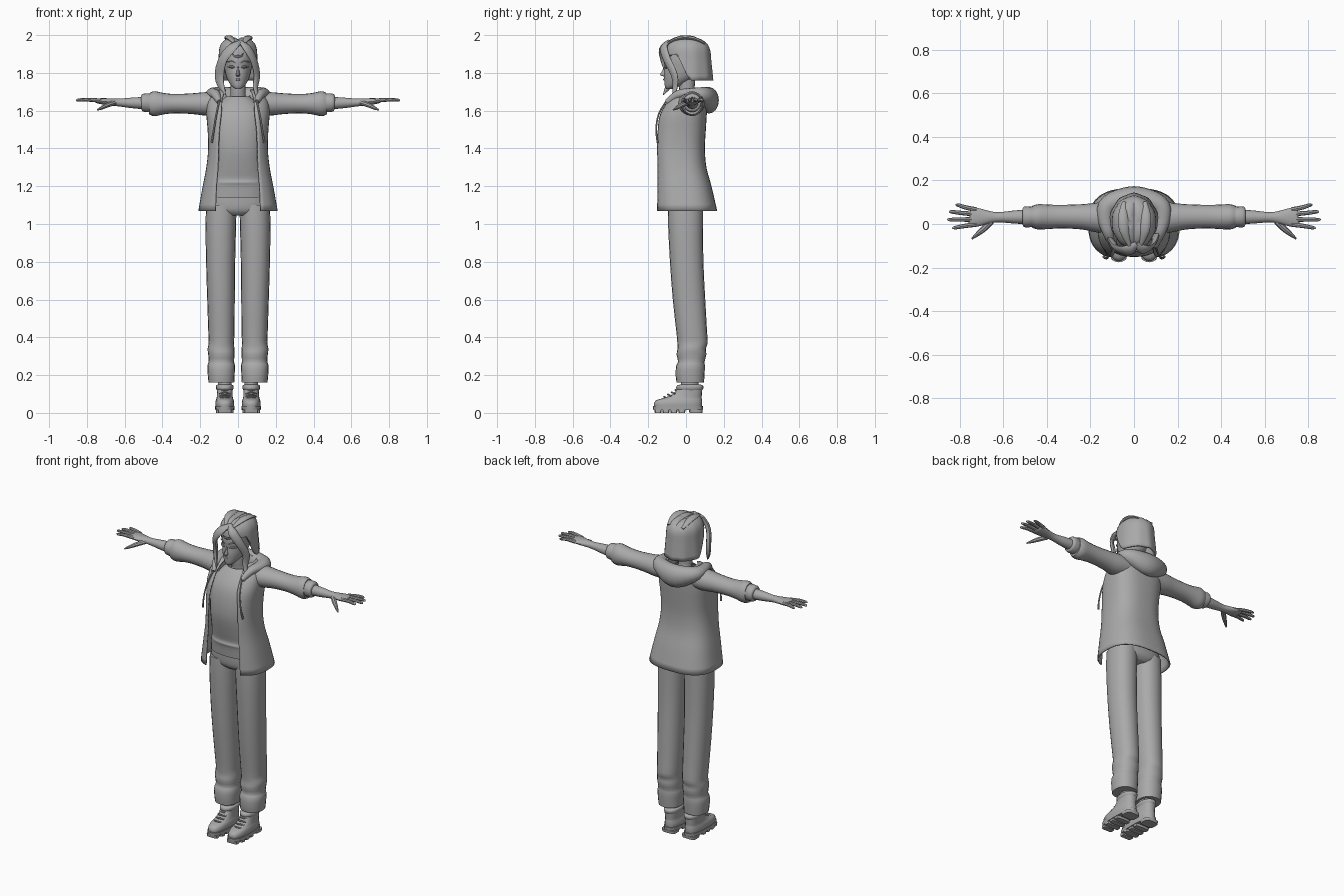
import bpy, bmesh, math
from mathutils import Vector

grey = bpy.data.materials.new("plain_grey")
grey.diffuse_color = (0.4, 0.4, 0.4, 1)
Z = Vector((0, 0, 1))


def power(v, p):
    return math.copysign(abs(v) ** p, v)


def smooth(rows, k):
    """Catmull-Rom interpolation of a list of tuples, k steps per span."""
    out = []
    for i in range(len(rows) - 1):
        a, b, c, d = (rows[max(i - 1, 0)], rows[i], rows[i + 1],
                      rows[min(i + 2, len(rows) - 1)])
        for s in range(k):
            t = s / k
            out.append(tuple(0.5 * (2 * q + (r - p) * t
                                    + (2 * p - 5 * q + 4 * r - w) * t * t
                                    + (3 * q - p - 3 * r + w) * t ** 3)
                             for p, q, r, w in zip(a, b, c, d)))
    return out + [tuple(rows[-1])]


def skin(name, rings, closed=True, cap=True, mirror=False, thick=0, angle=40):
    """Bridge point rings into one surface."""
    bm = bmesh.new()
    vs = [[bm.verts.new(p) for p in r] for r in rings]
    n = len(vs[0])
    for a, b in zip(vs, vs[1:]):
        for i in range(n if closed else n - 1):
            j = (i + 1) % n
            bm.faces.new((a[i], a[j], b[j], b[i]))
    if cap:
        bm.faces.new(vs[0])
        bm.faces.new(vs[-1])
    bmesh.ops.remove_doubles(bm, verts=bm.verts, dist=0.0002)
    bmesh.ops.recalc_face_normals(bm, faces=bm.faces)
    me = bpy.data.meshes.new(name)
    bm.to_mesh(me)
    bm.free()
    me.materials.append(grey)
    me.shade_smooth()
    me.set_sharp_from_angle(angle=math.radians(angle))
    ob = bpy.data.objects.new(name, me)
    bpy.context.collection.objects.link(ob)
    if thick:
        m = ob.modifiers.new("thickness", 'SOLIDIFY')
        m.thickness = thick
        m.offset = -1
    if mirror:
        m = ob.modifiers.new("mirror", 'MIRROR')
        m.use_mirror_merge = False
    return ob


def sweep(name, rows, n=16, k=3, ref=Z, axis=None, p=1.0, **kw):
    """Rows are (x, y, z, side radius, up radius) along a path."""
    rows = smooth(rows, k)
    rings = []
    for i, r in enumerate(rows):
        t = axis or (Vector(rows[min(i + 1, len(rows) - 1)][:3])
                     - Vector(rows[max(i - 1, 0)][:3])).normalized()
        side = ref.cross(t).normalized()
        up = t.cross(side)
        c = Vector(r[:3])
        rings.append([c + side * r[3] * power(math.cos(a), p)
                      + up * r[4] * power(math.sin(a), p)
                      for a in (2 * math.pi * j / n for j in range(n))])
    return skin(name, rings, **kw)


def stack(name, rows, x=0, **kw):
    """Horizontal rings from (z, half width, front y, back y)."""
    return sweep(name, [(x, (f + b) / 2, z, w, (b - f) / 2) for z, w, f, b in rows],
                 ref=Vector((0, 1, 0)), axis=Z, **kw)


# Head, with nose, closed eyes and lips
stack("head", [(1.715, .014, -.105, -.075), (1.73, .034, -.112, -.03),
               (1.76, .054, -.115, .03), (1.79, .065, -.117, .07),
               (1.83, .073, -.113, .09), (1.87, .078, -.117, .10),
               (1.92, .075, -.105, .10), (1.96, .05, -.07, .08),
               (1.978, .01, 0, .02)], n=24)
stack("nose", [(1.782, .009, -.122, -.10), (1.79, .011, -.137, -.10),
               (1.81, .007, -.127, -.10), (1.835, .005, -.114, -.10)], n=8)
sweep("eyelid", [(.016, -.109, 1.829, .003, .002), (.034, -.104, 1.832, .008, .008),
                 (.056, -.083, 1.832, .003, .002)], n=8, mirror=True)
sweep("brow", [(.014, -.115, 1.853, .002, .002), (.035, -.107, 1.862, .004, .003),
               (.06, -.086, 1.857, .002, .001)], n=6, mirror=True)
sweep("lips", [(-.02, -.107, 1.765, .002, .002), (0, -.116, 1.765, .005, .006),
               (.02, -.107, 1.765, .002, .002)], n=8)
stack("neck", [(1.60, .06, -.04, .07), (1.66, .044, -.03, .055),
               (1.70, .04, -.035, .045), (1.77, .042, -.04, .05)])

# Bobbed hair: squarish dome that hangs lower at the sides and back
rings = []
for i in range(15):
    v = i / 14
    ring = []
    for j in range(40):
        a = 2 * math.pi * j / 40
        back = min(1, max(0, (.42 - math.cos(a)) / .5))
        low = 1.895 - .135 * back
        if v < .6:
            ph = math.pi / 2 * v / .6
            r, z = math.sin(ph) ** .75, 1.895 + .095 * math.cos(ph) ** .8
        else:
            r, z = 1 + .1 * (v - .6) / .4 * back, 1.895 + (low - 1.895) * (v - .6) / .4
        r *= 1 + .02 * math.cos(a * 10) * v
        notch = .012 * math.exp(-(math.sin(a) * r / .1) ** 2) * (1 - v)
        ring.append((.103 * r * math.sin(a), .008 - .122 * r * math.cos(a), z - notch))
    rings.append(ring)
skin("hair_bob", rings, cap=False, thick=.012, angle=30)

# Front locks sweeping away from the parting
sweep("left_lock", [(.015, -.09, 1.965, .012, .012), (-.03, -.122, 1.935, .03, .012),
                    (-.078, -.113, 1.875, .03, .014), (-.098, -.085, 1.80, .034, .014),
                    (-.092, -.09, 1.74, .024, .012), (-.066, -.12, 1.685, .003, .003)],
      n=10, ref=Vector((-.7, -.7, .1)))
sweep("right_lock", [(.01, -.09, 1.965, .012, .012), (.045, -.118, 1.935, .026, .012),
                     (.082, -.10, 1.87, .024, .012), (.10, -.062, 1.79, .022, .012),
                     (.092, -.058, 1.72, .016, .010), (.108, -.075, 1.65, .003, .003)],
      n=10, ref=Vector((.7, -.7, .1)))
sweep("crown_strand", [(.03, -.10, 1.955, .008, .006), (.05, -.03, 1.985, .022, .010),
                       (.055, .04, 1.982, .022, .010), (.05, .10, 1.955, .01, .006)], n=10)
sweep("crown_strand_left", [(-.02, -.10, 1.96, .008, .006), (-.045, -.03, 1.987, .022, .010),
                            (-.05, .04, 1.984, .022, .010), (-.045, .10, 1.955, .01, .006)],
      n=10)

# Shirt with waist folds and a round neckline
stack("shirt", [(1.14, .158, -.112, .09), (1.20, .155, -.118, .09), (1.22, .149, -.124, .09),
                (1.24, .149, -.119, .09), (1.30, .142, -.133, .09), (1.40, .142, -.151, .09),
                (1.50, .145, -.146, .09), (1.58, .14, -.125, .09), (1.64, .105, -.085, .085),
                (1.675, .062, -.052, .075)], n=32, p=.85, cap=False)
sweep("neckline", [(.062, .01, 1.678, .005, .004), (.05, -.035, 1.665, .005, .004),
                   (0, -.072, 1.645, .005, .004), (-.05, -.035, 1.665, .005, .004),
                   (-.062, .01, 1.678, .005, .004)], n=6)

# Open jacket: (z, half width, front y, back y, opening half width)
rings = []
for z, w, f, b, o in smooth([(1.07, .21, -.168, .165, .12), (1.2, .187, -.168, .135, .115),
                             (1.3, .168, -.168, .108, .107), (1.4, .158, -.172, .10, .105),
                             (1.5, .161, -.165, .105, .10), (1.58, .167, -.147, .11, .09),
                             (1.65, .16, -.105, .11, .085), (1.695, .125, -.06, .10, .075),
                             (1.712, .09, -.03, .09, .065)], 3):
    a0 = math.asin((o / w) ** (1 / .75))
    ring = []
    for j in range(41):
        a = a0 + (2 * math.pi - 2 * a0) * j / 40
        ring.append((w * power(math.sin(a), .75),
                     (f + b) / 2 - (b - f) / 2 * power(math.cos(a), .75), z))
    rings.append(ring)
skin("jacket", rings, closed=False, cap=False, thick=.008)

# Sleeves, bunched at the forearm, then the narrow cuff
sweep("sleeve", [(.09, .025, 1.635, .075, .06), (.17, .03, 1.636, .068, .062),
                 (.24, .033, 1.637, .058, .055), (.33, .034, 1.637, .054, .051),
                 (.39, .033, 1.637, .056, .056), (.44, .033, 1.637, .058, .066),
                 (.468, .033, 1.638, .05, .058)], n=20, mirror=True)
sweep("sleeve_cuff", [(.45, .033, 1.64, .045, .047), (.48, .033, 1.642, .048, .05),
                      (.505, .033, 1.643, .047, .046), (.512, .033, 1.643, .036, .036)],
      n=16, mirror=True)

# Hood folded around the back of the neck, and its drawstrings
half = [(.10, -.10, 1.645, .012, .016), (.118, -.04, 1.685, .026, .024),
        (.132, .03, 1.69, .036, .03), (.112, .09, 1.68, .046, .046)]
sweep("hood", half + [(0, .122, 1.655, .052, .07)]
      + [(-x, y, z, a, b) for x, y, z, a, b in reversed(half)], n=16, k=4)
sweep("drawstring", [(.10, -.105, 1.65, .005, .005), (.115, -.145, 1.58, .005, .005),
                     (.128, -.158, 1.50, .005, .005), (.14, -.15, 1.43, .006, .006)],
      n=6, ref=Vector((0, 1, 0)), mirror=True)

# Forearm and palm
sweep("forearm", [(.48, .033, 1.64, .034, .033), (.55, .032, 1.641, .030, .029),
                  (.625, .031, 1.643, .023, .021), (.67, .031, 1.646, .03, .019),
                  (.71, .031, 1.649, .041, .017), (.745, .032, 1.652, .044, .013),
                  (.755, .033, 1.653, .038, .008)], n=16, mirror=True)

# Four spread fingers and the thumb
for name, y0, x1, y1 in (("index_finger", -.002, .835, -.017), ("middle_finger", .021, .858, .02),
                         ("ring_finger", .045, .85, .056), ("little_finger", .066, .82, .087)):
    ym, xm = (y0 + y1) / 2, (.73 + x1) / 2
    sweep(name, [(.725, y0, 1.652, .011, .011), (xm, ym, 1.658, .010, .010),
                 (x1 - .012, y1, 1.656, .008, .008), (x1, y1, 1.655, .003, .003)],
          n=8, mirror=True)
sweep("thumb", [(.655, .012, 1.642, .014, .014), (.69, -.022, 1.63, .014, .013),
                (.72, -.047, 1.616, .010, .010), (.745, -.068, 1.604, .004, .004)],
      n=8, mirror=True)

# Trousers: hips and two legs with creases and turned hems
stack("trouser_hips", [(1.045, .08, -.07, .065), (1.07, .15, -.093, .09),
                       (1.12, .168, -.10, .095), (1.22, .15, -.10, .085)], n=28, p=.85)
sweep("trouser_leg", [(x, (f + b) / 2, z, w, (b - f) / 2) for z, x, w, f, b in (
    (.16, .088, .068, -.05, .095), (.20, .089, .071, -.055, .098),
    (.25, .089, .073, -.052, .10), (.27, .088, .067, -.042, .098),
    (.31, .088, .07, -.05, .108), (.34, .09, .071, -.045, .105),
    (.37, .088, .067, -.046, .115), (.42, .088, .069, -.05, .112),
    (.60, .09, .073, -.07, .102), (.80, .092, .077, -.085, .092),
    (1.0, .091, .081, -.095, .09), (1.10, .088, .08, -.095, .09))],
    n=20, k=2, ref=Vector((0, 1, 0)), axis=Z, p=.9, mirror=True)

# Ankles and boots
stack("ankle", [(.10, .038, -.03, .07), (.18, .036, -.025, .065)], x=.07, k=1, mirror=True)
stack("boot_upper", [(.028, .048, -.168, .084), (.05, .05, -.17, .086),
                     (.068, .047, -.155, .085), (.08, .043, -.115, .083),
                     (.10, .041, -.07, .084), (.13, .041, -.045, .086)],
      x=.07, n=20, p=.8, mirror=True)
stack("boot_collar", [(.118, .04, -.045, .084), (.13, .046, -.052, .092),
                      (.145, .045, -.048, .09), (.15, .036, -.03, .075)],
      x=.07, n=20, p=.9, mirror=True)
stack("boot_midsole", [(.014, .05, -.173, .088), (.036, .052, -.176, .09)],
      x=.07, n=24, k=1, p=.75, mirror=True)
stack("boot_heel", [(0, .045, .018, .087), (.018, .047, .014, .089)],
      x=.07, n=16, k=1, p=.5, mirror=True)
for i in range(4):
    y, w = -.165 + i * .042, .036 if i == 0 else .047
    stack("boot_tread", [(0, w, y, y + .034), (.018, w, y - .003, y + .037)],
          x=.07, n=12, k=1, p=.4, mirror=True)
for i in range(4):
    y, z = -.112 + i * .02, .083 + i * .012
    sweep("boot_lace", [(.042, y + .014, z - .006, .004, .004), (.07, y - .004, z + .002, .005, .005),
                        (.098, y + .014, z - .006, .004, .004)], n=6, mirror=True)
